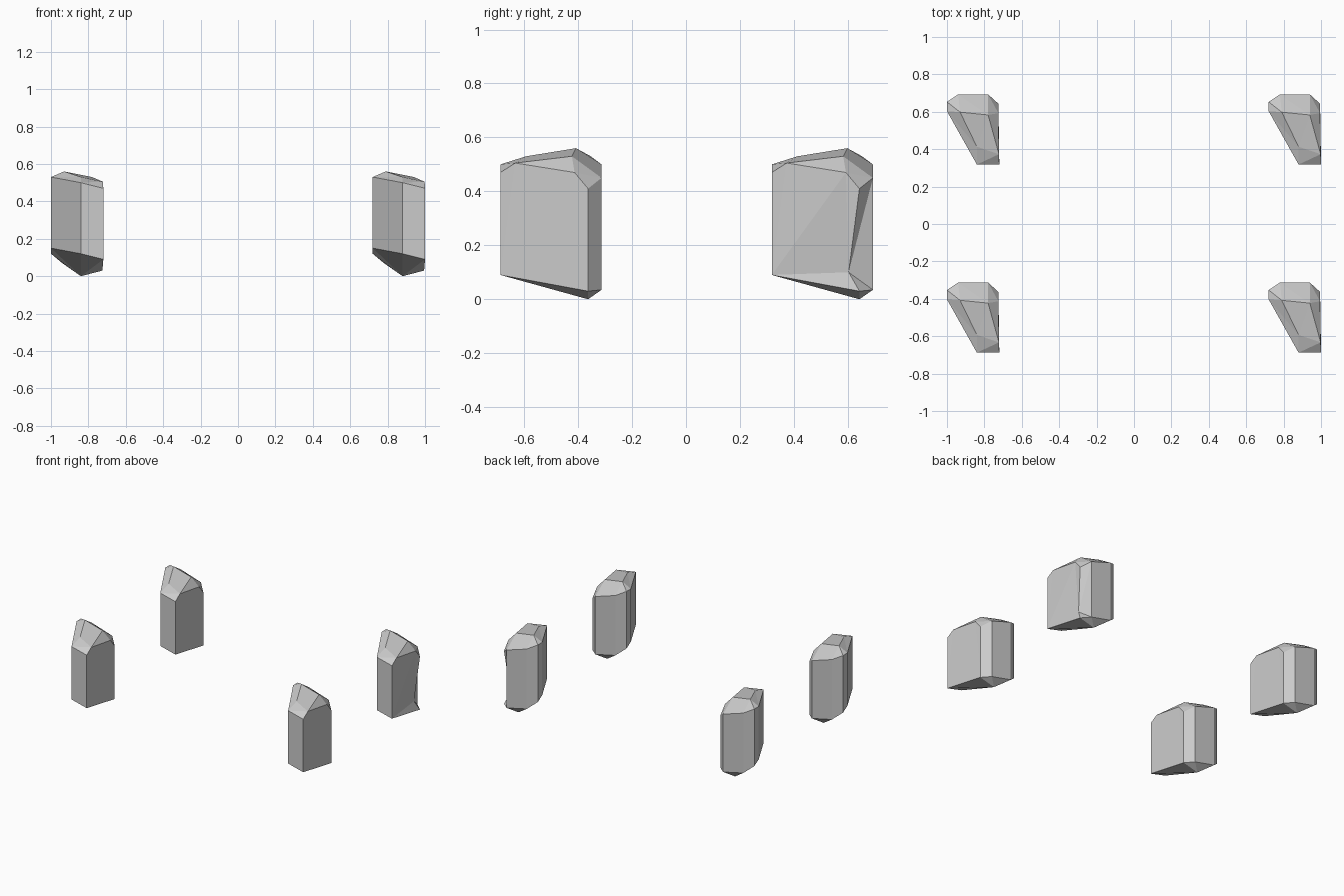
import bpy
import bmesh

if "Cube" in bpy.data.objects:
    bpy.data.objects.remove(bpy.data.objects["Cube"])

# Footprint corners going round: x, y, bottom z, wall-top z
CORNERS = [
    (-0.14, 0.15, 0.12, 0.53),
    (-0.08, 0.19, 0.07, 0.50),
    (0.08, 0.19, 0.035, 0.45),
    (0.135, 0.14, 0.03, 0.41),
    (0.14, -0.185, 0.09, 0.47),
    (0.02, -0.185, 0.12, 0.50),
    (-0.14, 0.10, 0.15, 0.53),
]


def standing_stone(name, x, y, dented=False):
    bm = bmesh.new()
    lo = [bm.verts.new((cx, cy, zb)) for cx, cy, zb, zt in CORNERS]
    hi = [bm.verts.new((cx, cy, zt)) for cx, cy, zb, zt in CORNERS]
    a, b, c, d, e, f, g = hi

    # Underside tip, ridge points and the kinked edge of the flat side wall
    tip = bm.verts.new((0.02, 0.14, 0))
    peak = bm.verts.new((-0.07, 0.095, 0.56))
    shoulder = bm.verts.new((0.08, 0.08, 0.53))
    ridge = bm.verts.new((0.02, -0.09, 0.53))
    side_back = bm.verts.new((0.135, 0.09, 0.47))
    side_front = bm.verts.new((0.138, -0.13, 0.505))
    kink = bm.verts.new((0.115, 0.10, 0.10) if dented else (0.135, 0.14, 0.10))

    # Walls and underside fan
    for i in range(7):
        j = (i + 1) % 7
        bm.faces.new((lo[j], lo[i], tip))
        if i not in (2, 3):
            bm.faces.new((lo[i], lo[j], hi[j], hi[i]))

    # Walls meeting at the kinked edge
    for tri in ((lo[2], lo[3], kink), (lo[2], kink, c), (c, kink, d),
                (lo[3], lo[4], kink), (kink, side_back, d),
                (kink, lo[4], side_back), (lo[4], side_front, side_back),
                (lo[4], e, side_front)):
        bm.faces.new(tri)

    # Faceted crown
    for face in ((a, peak, g), (a, b, peak), (b, c, shoulder, peak),
                 (c, d, side_back, shoulder),
                 (shoulder, side_back, side_front),
                 (shoulder, side_front, ridge), (peak, shoulder, ridge),
                 (side_front, e, f, ridge), (f, g, peak, ridge)):
        bm.faces.new(face)

    bmesh.ops.triangulate(bm, faces=[fc for fc in bm.faces if len(fc.verts) > 3])
    bmesh.ops.recalc_face_normals(bm, faces=bm.faces)
    mesh = bpy.data.meshes.new(name)
    bm.to_mesh(mesh)
    bm.free()
    obj = bpy.data.objects.new(name, mesh)
    obj.location = (x, y, 0)
    bpy.context.collection.objects.link(obj)


# Four stones at the corners of a rectangle, one with a chipped edge
for side, x in (("left", -0.86), ("right", 0.86)):
    for end, y in (("front", -0.503), ("back", 0.503)):
        standing_stone(f"stone_{end}_{side}", x, y,
                       dented=(side == "right" and end == "back"))
